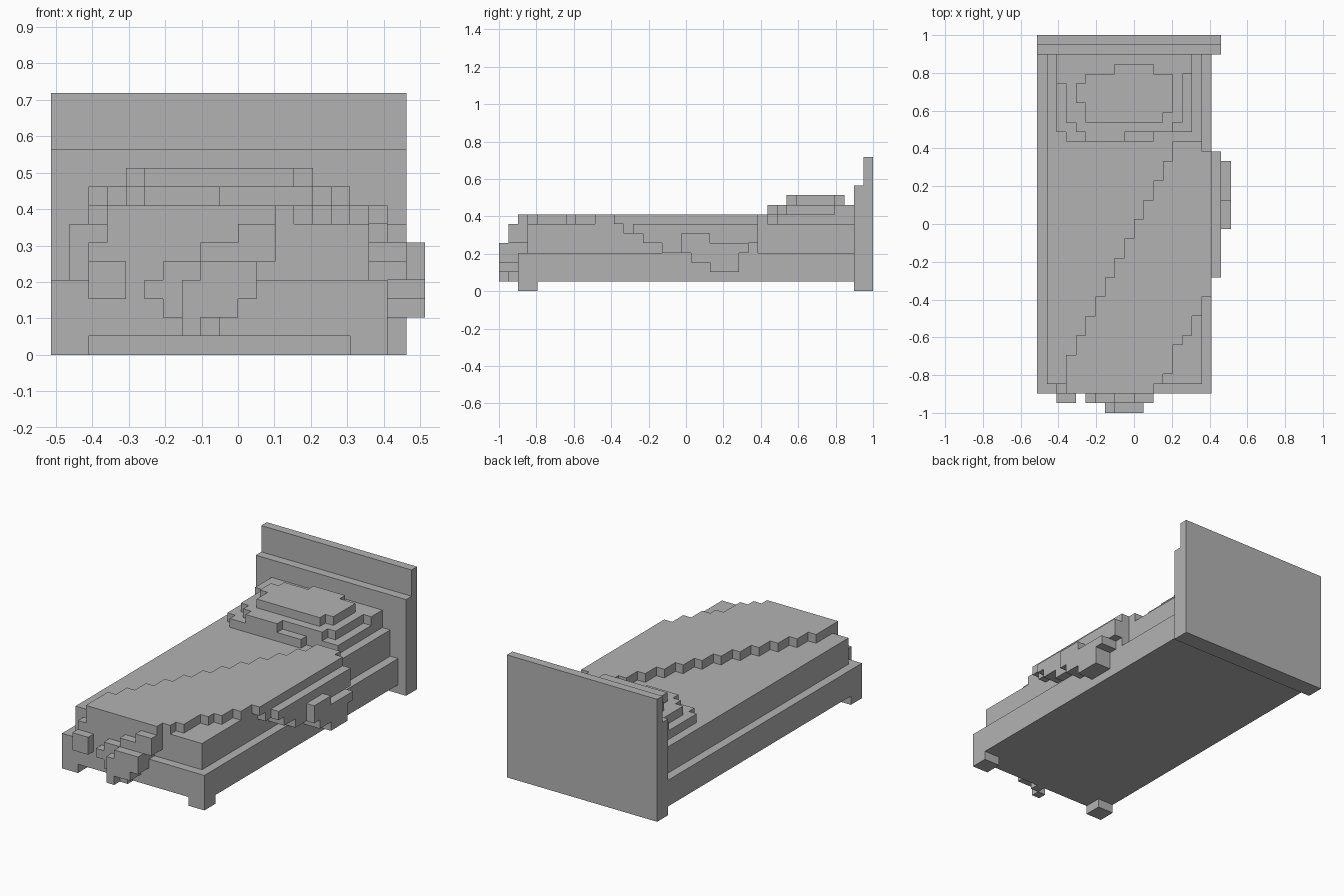
import bpy
import bmesh
from math import radians
from mathutils import Vector
from itertools import product

# Remove the default object
default_cube = bpy.data.objects.get("Cube")
if default_cube:
    bpy.data.objects.remove(default_cube, do_unlink=True)

# Everything sits on a block grid
UNIT = 2 / 39
ORIGIN = Vector((-10, -19.5, 0))

# One plain grey colour
grey = bpy.data.materials.new("plain grey")
grey.use_nodes = True
grey.diffuse_color = (0.45, 0.45, 0.45, 1)
grey.node_tree.nodes["Principled BSDF"].inputs["Base Color"].default_value = grey.diffuse_color


def block(x_range, y_range, z_range):
    """Set of grid cells filling a box; ends are exclusive."""
    return set(product(range(*x_range), range(*y_range), range(*z_range)))


def build(name, cells):
    """Make one object from the exposed faces of a set of cells."""
    bm = bmesh.new()
    corners = {}

    def corner(position):
        key = tuple(position)
        if key not in corners:
            corners[key] = bm.verts.new((Vector(key) + ORIGIN) * UNIT)
        return corners[key]

    for cell in sorted(cells):
        for axis, side in product(range(3), (0, 1)):
            neighbour = list(cell)
            neighbour[axis] += 2 * side - 1
            if tuple(neighbour) in cells:
                continue
            u, v = (axis + 1) % 3, (axis + 2) % 3
            loop = []
            for du, dv in ((0, 0), (1, 0), (1, 1), (0, 1)):
                point = list(cell)
                point[axis] += side
                point[u] += du
                point[v] += dv
                loop.append(corner(point))
            bm.faces.new(loop if side else loop[::-1])
    # Merge flat areas into large faces
    bmesh.ops.dissolve_limit(bm, angle_limit=radians(1),
                             verts=bm.verts[:], edges=bm.edges[:])
    mesh = bpy.data.meshes.new(name)
    bm.to_mesh(mesh)
    bm.free()
    mesh.materials.append(grey)
    bpy.context.collection.objects.link(bpy.data.objects.new(name, mesh))


# Stepped headboard
build("headboard", block((0, 19), (37, 39), (0, 11)) | block((0, 19), (38, 39), (11, 14)))

# Frame and front feet
build("bed_frame", block((0, 18), (2, 37), (1, 4)))
for name, start in (("right_foot", 0), ("left_foot", 16)):
    build(name, block((start, start + 2), (2, 4), (0, 1)))

# Mattress
build("mattress", block((1, 17), (3, 37), (4, 7)))

# Pillow: each layer is rows of (y range, x range)
pillow_layers = {
    7: [((28, 29), (3, 12)), ((29, 37), (2, 16))],
    8: [((28, 29), (5, 9)), ((29, 30), (4, 14)), ((30, 34), (3, 15)),
        ((34, 35), (2, 15)), ((35, 37), (2, 16))],
    9: [((30, 31), (5, 13)), ((31, 32), (5, 14)), ((32, 34), (4, 14)),
        ((34, 35), (5, 14)), ((35, 36), (8, 12))],
}
pillow = set()
for level, rows in pillow_layers.items():
    for y_range, x_range in rows:
        pillow |= block(x_range, y_range, (level, level + 1))
build("pillow", pillow)

# Blanket top: a diagonal band with stepped edges
blanket = set()
right_edge = {2: 12, 3: 13, 4: 14, 5: 14, 6: 14, 7: 15, 8: 16, 9: 16, 10: 17, 11: 17, 27: 17}
for row in range(2, 28):
    left = max(3, 1 + row // 2)
    blanket |= block((left, right_edge.get(row, 18)), (row, row + 1), (7, 8))

# Folds over the foot end: y layer -> {height: x range}
foot_folds = {
    2: {4: (2, 11), 5: (2, 12), 6: (3, 12)},
    1: {1: (8, 9), 2: (6, 10), 3: (5, 11), 4: (6, 11), 5: (8, 12), 6: (10, 12)},
    0: {1: (7, 8), 2: (7, 10), 3: (7, 11), 4: (8, 11)},
}
for layer, rows in foot_folds.items():
    for level, x_range in rows.items():
        blanket |= block(x_range, (layer, layer + 1), (level, level + 1))
blanket |= block((2, 4), (1, 2), (3, 5))

# Folds over the left side: x layer -> {height: y range}
side_folds = {
    17: {4: (17, 27), 5: (15, 27), 6: (13, 27)},
    18: {2: (22, 25), 3: (20, 25), 4: (17, 26), 5: (15, 27), 6: (14, 27)},
    19: {2: (22, 25), 3: (20, 25), 4: (19, 26), 5: (19, 22)},
}
for layer, rows in side_folds.items():
    for level, y_range in rows.items():
        blanket |= block((layer, layer + 1), y_range, (level, level + 1))
build("blanket", blanket)
